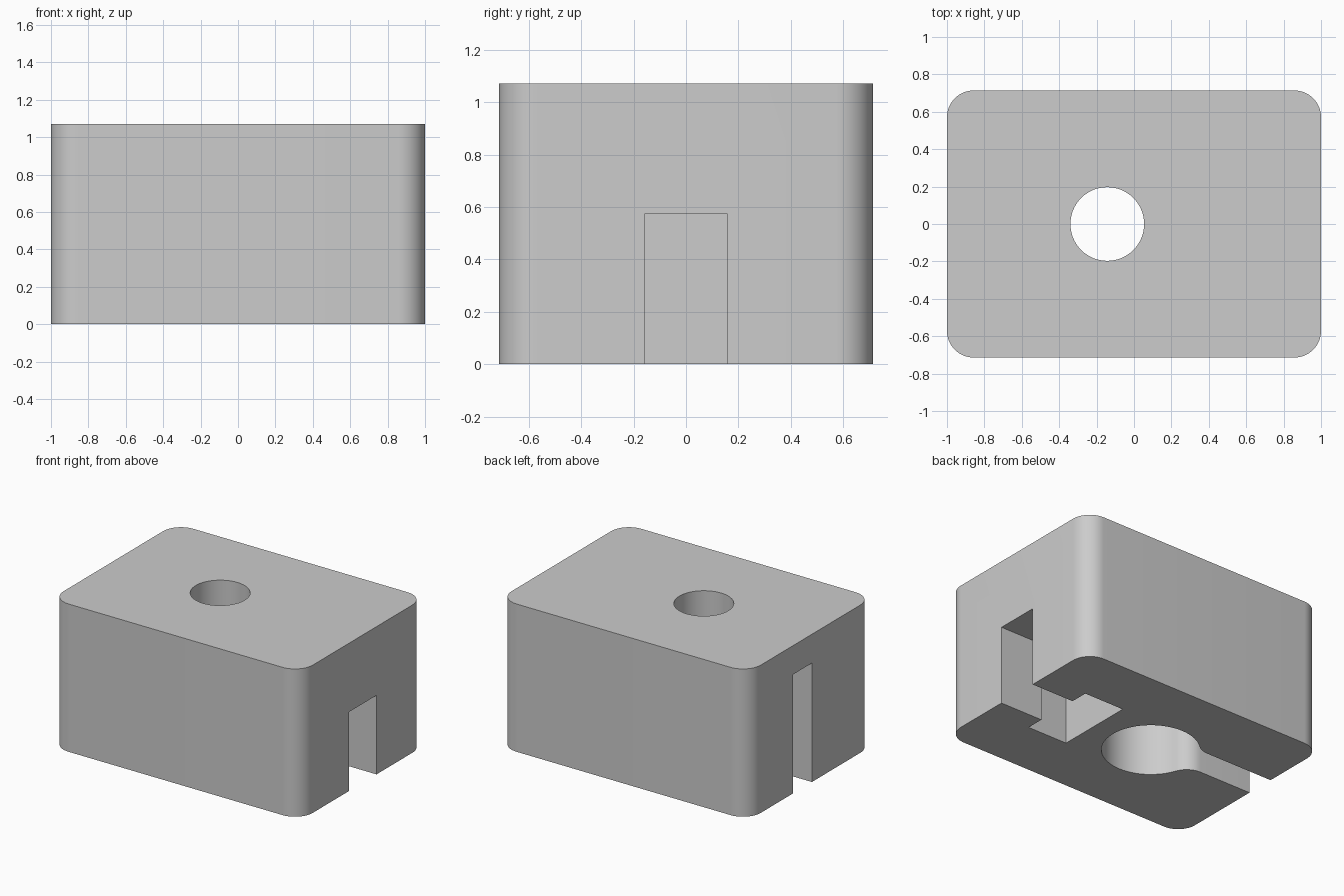
import bpy, bmesh, math
from mathutils import Vector

cube = bpy.data.objects.get("Cube")
if cube:
    bpy.data.objects.remove(cube, do_unlink=True)

HX, HY, H = 1.0, 0.714, 1.0714
R = 0.143                      # outer corner and fillet radius
BORE = Vector((-0.143, 0.0))   # centre of the through hole

grey = bpy.data.materials.new("light_grey")
grey.use_nodes = True
GREY = (0.604, 0.604, 0.604, 1.0)
grey.diffuse_color = GREY
grey.node_tree.nodes["Principled BSDF"].inputs["Base Color"].default_value = GREY


def arc(c, r, a0, a1, n):
    """Points on an arc from angle a0 to a1."""
    return [(c[0] + r * math.cos(a0 + (a1 - a0) * i / n),
             c[1] + r * math.sin(a0 + (a1 - a0) * i / n)) for i in range(n + 1)]


def prism(name, outline, z0, z1):
    """Extrude a flat outline upwards."""
    bm = bmesh.new()
    face = bm.faces.new([bm.verts.new((x, y, z0)) for x, y in outline])
    top = bmesh.ops.extrude_face_region(bm, geom=[face])["geom"]
    bmesh.ops.translate(bm, vec=(0, 0, z1 - z0),
                        verts=[v for v in top if isinstance(v, bmesh.types.BMVert)])
    bmesh.ops.recalc_face_normals(bm, faces=bm.faces)
    mesh = bpy.data.meshes.new(name)
    bm.to_mesh(mesh)
    bm.free()
    mesh.materials.append(grey)
    obj = bpy.data.objects.new(name, mesh)
    bpy.context.collection.objects.link(obj)
    return obj


def fillet(y_wall, side, r):
    """Arc blending a slot wall into the bore, from wall to bore."""
    cy = y_wall + side * R
    c = Vector((BORE.x - math.sqrt((r + R) ** 2 - cy ** 2), cy))
    to_bore = BORE - c
    return arc(c, R, -side * math.pi / 2, math.atan2(to_bore.y, to_bore.x), 10)


def bore_angle(p):
    a = math.atan2(p[1] - BORE.y, p[0] - BORE.x)
    return a


# Rounded block
corners = [(1, 1), (-1, 1), (-1, -1), (1, -1)]
outline = []
for i, (sx, sy) in enumerate(corners):
    start = i * math.pi / 2
    outline += arc((sx * (HX - R), sy * (HY - R)), R, start, start + math.pi / 2, 14)
body = prism("housing_block", outline, 0, H)

# Keyhole recess: wide bore with an offset slot running out of the -x side
RB = 0.323
upper = fillet(0.2, 1, RB)
lower = fillet(-0.0143, -1, RB)
a_up, a_low = bore_angle(upper[-1]), bore_angle(lower[-1])
bore = arc(BORE, RB, a_up, a_low, 56)
keyhole = [(-1.2, 0.2)] + upper + bore[1:-1] + lower[::-1] + [(-1.2, -0.0143)]

# T-shaped recess opening on the +x side
half_t = [(1.2, 0.159), (0.659, 0.159), (0.659, 0.289), (0.339, 0.289)]
t_slot = half_t + [(x, -y) for x, y in reversed(half_t)]

cutters = [
    prism("keyhole_cutter", keyhole, -0.1, 0.862),
    prism("t_slot_cutter", t_slot, -0.1, 0.573),
    prism("hole_cutter", arc(BORE, 0.197, 0, 2 * math.pi, 64)[:-1], 0.6, H + 0.1),
]

# Cut the recesses, then keep only the finished block
for c in cutters:
    c.hide_render = True
    mod = body.modifiers.new(c.name, "BOOLEAN")
    mod.operation, mod.solver, mod.object = "DIFFERENCE", "EXACT", c
bpy.context.view_layer.update()
cut = bpy.data.meshes.new_from_object(
    body.evaluated_get(bpy.context.evaluated_depsgraph_get()))
body.modifiers.clear()
body.data = cut
for c in cutters:
    bpy.data.objects.remove(c, do_unlink=True)

bpy.ops.object.select_all(action="DESELECT")
body.select_set(True)
bpy.context.view_layer.objects.active = body
bpy.ops.object.shade_smooth_by_angle(angle=math.radians(30))
